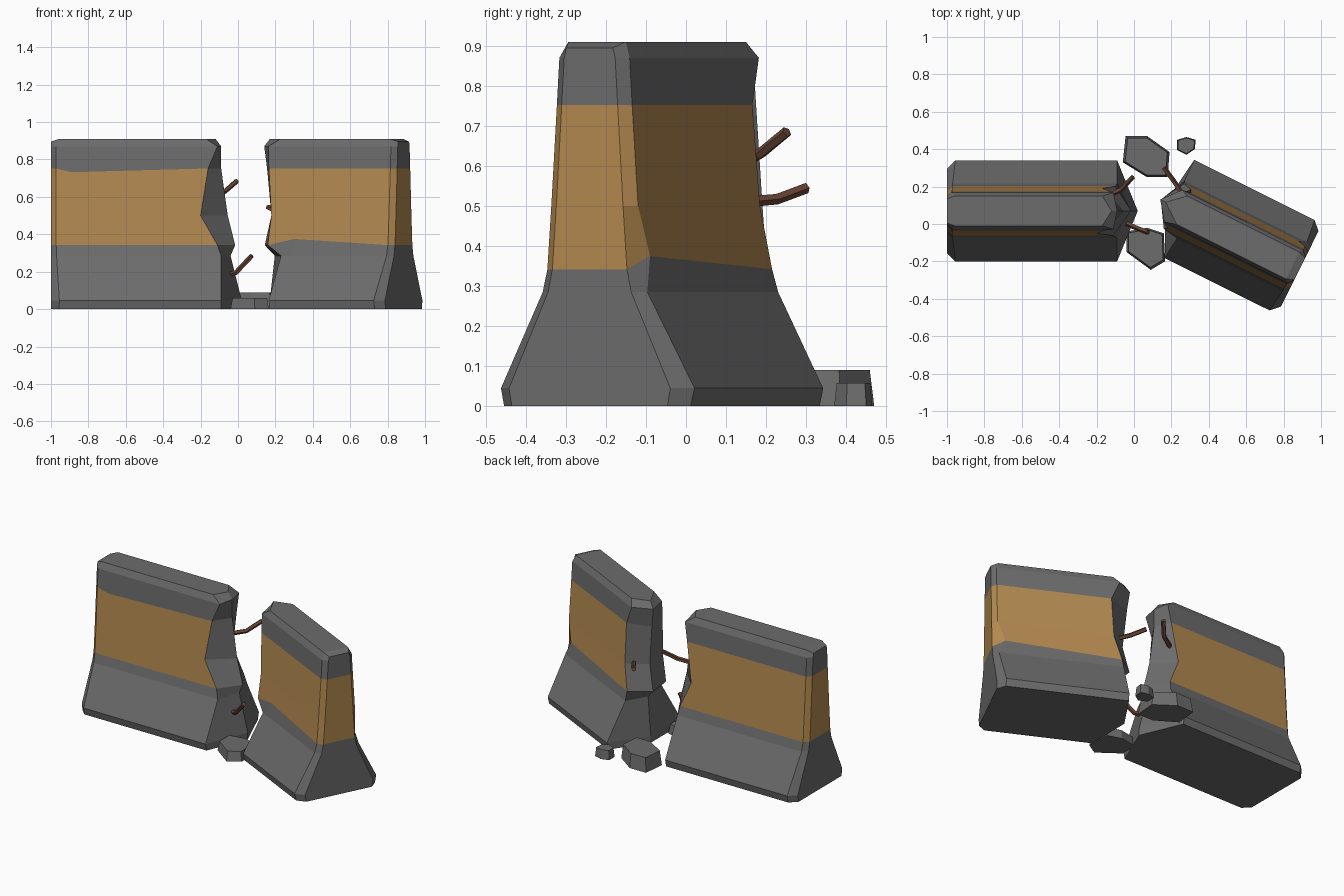
import bpy, bmesh, math
from mathutils import Matrix, Vector

if "Cube" in bpy.data.objects:
    bpy.data.objects.remove(bpy.data.objects["Cube"])


def material(name, rgb):
    m = bpy.data.materials.new(name)
    m.diffuse_color = (*rgb, 1)
    m.use_nodes = True
    m.node_tree.nodes["Principled BSDF"].inputs["Base Color"].default_value = m.diffuse_color
    return m


CONCRETE = material("grey_concrete", (0.15, 0.15, 0.15))
ORANGE = material("ochre_band", (0.45, 0.25, 0.08))
RUST = material("rusty_steel", (0.14, 0.06, 0.036))


def finish(bm, name, mats):
    bmesh.ops.recalc_face_normals(bm, faces=bm.faces)
    me = bpy.data.meshes.new(name)
    bm.to_mesh(me)
    bm.free()
    for m in mats:
        me.materials.append(m)
    ob = bpy.data.objects.new(name, me)
    bpy.context.collection.objects.link(ob)
    return ob


# Barrier cross-section: height, half width, corner chamfer
LEVELS = [(0, .26, .043), (.045, .27, .045), (.285, .146, .03), (.342, .132, .028),
          (.5, .121, .028), (.752, .105, .027), (.87, .098, .027), (.91, .08, .03)]


def barrier(name, end, centre, angle, front, mid, back, kink, wear):
    """Levels of 8 points: ragged break, sides, chamfered end.
    kink is the position of an extra front column; wear shifts chosen points."""
    s = 1 if end > 0 else -1
    rot = Matrix.Rotation(math.radians(angle), 3, 'Z')
    bm = bmesh.new()
    rings = []
    for i, (z, h, c) in enumerate(LEVELS):
        top = i == len(LEVELS) - 1
        cu = end - s * (.042 if top else c)
        ez = .895 if top else z
        he = h - (.015 if top else c)
        pts = [(mid[i], 0, z), (front[i], -h, z), (kink, -h, z), (cu, -h, z),
               (end, -he, ez), (end, he, ez), (cu, h, z), (back[i], h, z)]
        ring = []
        for k, (u, v, w) in enumerate(pts):
            du, dz = wear.get((i, k), (0, 0))
            ring.append(bm.verts.new(rot @ Vector((u + du, centre + v, w + dz))))
        rings.append(ring)
    for i in range(len(rings) - 1):
        a, b = rings[i], rings[i + 1]
        for k in range(8):
            n = (k + 1) % 8
            f = bm.faces.new((a[k], a[n], b[n], b[k]))
            # painted band skips the broken faces
            f.material_index = 1 if i in (3, 4) and k not in (0, 7) else 0
    t = rings[-1]
    bm.faces.new(rings[0])
    bm.faces.new((t[0], t[1], t[2], t[3], t[6], t[7]))
    bm.faces.new(t[3:7])
    return finish(bm, name, [CONCRETE, ORANGE])


barrier("left_barrier_half", -1, .07, 0,
        front=[-.09, -.09, -.09, -.11, -.2, -.16, -.11, -.17],
        mid=[.02, .02, -.04, -.015, -.055, -.09, -.09, -.12],
        back=[-.09, -.09, -.09, -.10, -.17, -.13, -.11, -.17],
        kink=-.89, wear={(5, 2): (0, -.02)})
barrier("right_barrier_half", .9, .18, -26.5,
        front=[.228, .228, .24, .154, .17, .147, .14, .205],
        mid=[.10, .10, .13, .07, .11, .084, .067, .10],
        back=[.135, .135, .138, .144, .19, .2, .15, .187],
        kink=.31, wear={(3, 2): (0, .033), (3, 6): (-.045, .033)})


# Rubble chunks: tapered prisms
def chunk(name, outline, height, taper):
    bm = bmesh.new()
    cx = sum(p[0] for p in outline) / len(outline)
    cy = sum(p[1] for p in outline) / len(outline)
    low = [bm.verts.new((x, y, 0)) for x, y in outline]
    high = [bm.verts.new((cx + (x - cx) * taper, cy + (y - cy) * taper, height))
            for x, y in outline]
    bm.faces.new(low)
    bm.faces.new(high)
    n = len(low)
    for k in range(n):
        m = (k + 1) % n
        bm.faces.new((low[k], low[m], high[m], high[k]))
    return finish(bm, name, [CONCRETE])


chunk("large_rubble", [(-.045, .47), (.07, .47), (.19, .385), (.18, .25), (.07, .25),
                       (-.06, .33)], .09, .9)
chunk("front_rubble", [(-.04, -.04), (-.04, -.15), (.09, -.245), (.165, -.2),
                       (.16, -.05), (.07, -.02)], .06, .9)
chunk("small_rubble", [(.28, .465), (.33, .45), (.325, .4), (.28, .37), (.23, .395),
                       (.23, .45)], .058, .88)


# Bent reinforcing bars: five-sided tubes along a path
def rebar(name, path, r=.014, sides=5):
    pts = [Vector(p) for p in path]
    bm = bmesh.new()
    rings = []
    for i, p in enumerate(pts):
        d = (pts[min(i + 1, len(pts) - 1)] - pts[max(i - 1, 0)]).normalized()
        a = d.cross(Vector((0, 0, 1))).normalized()
        b = d.cross(a)
        rings.append([bm.verts.new(p + r * (a * math.cos(t) + b * math.sin(t)))
                      for t in (2 * math.pi * k / sides for k in range(sides))])
    for lo, hi in zip(rings, rings[1:]):
        for k in range(sides):
            n = (k + 1) % sides
            bm.faces.new((lo[k], lo[n], hi[n], hi[k]))
    bm.faces.new(rings[0])
    bm.faces.new(rings[-1])
    return finish(bm, name, [RUST])


rebar("upper_left_rebar", [(-.16, .14, .605), (-.07, .185, .63), (-.007, .252, .685)])
rebar("lower_left_rebar", [(-.07, .02, .18), (-.01, -.01, .195), (.075, -.045, .285)])
rebar("right_rebar", [(.25, .17, .512), (.215, .225, .517), (.16, .3, .545)])
